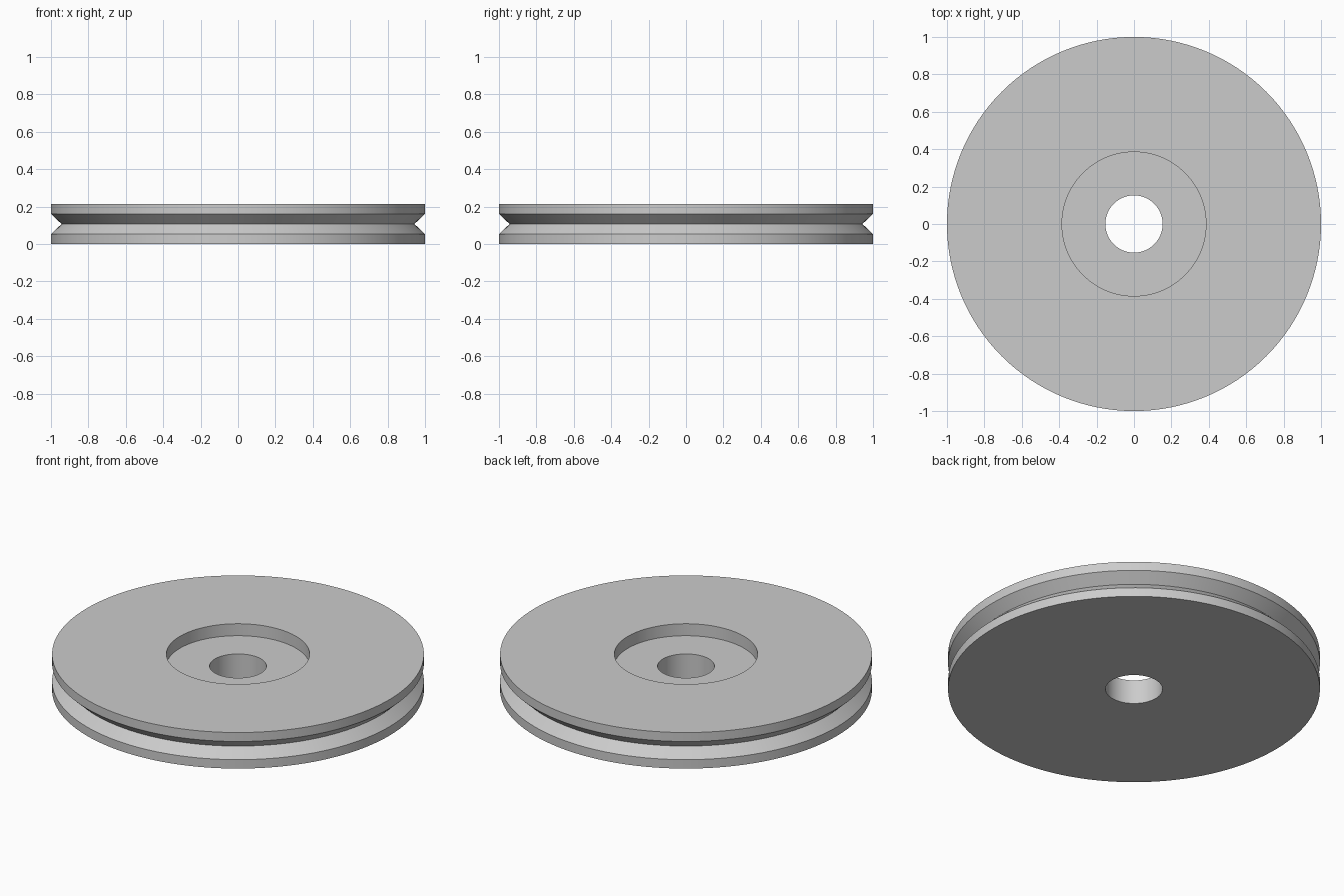
import bpy
import bmesh
import math

cube = bpy.data.objects.get("Cube")
if cube:
    bpy.data.objects.remove(cube, do_unlink=True)

SEGMENTS = 128
HEIGHT = 0.214
RECESS_FLOOR = 0.143
BORE, RECESS, RIM, GROOVE = 0.153, 0.385, 1.0, 0.943

# Plain grey metal
grey = bpy.data.materials.new("grey_metal")
colour = (0.6, 0.6, 0.6, 1.0)
grey.diffuse_color = colour
grey.use_nodes = True
grey.node_tree.nodes["Principled BSDF"].inputs["Base Color"].default_value = colour

# Closed cross-section as (radius, height): bore, recess, rim and V groove
profile = [
    (BORE, 0), (RIM, 0),
    (RIM, 0.053), (GROOVE, HEIGHT / 2), (RIM, HEIGHT - 0.053),
    (RIM, HEIGHT), (RECESS, HEIGHT),
    (RECESS, RECESS_FLOOR), (BORE, RECESS_FLOOR),
]

# Pulley wheel: the section turned around the vertical axis
bm = bmesh.new()
rings = []
for i in range(SEGMENTS):
    a = math.tau * i / SEGMENTS
    rings.append([bm.verts.new((r * math.cos(a), r * math.sin(a), z)) for r, z in profile])
for i, ring in enumerate(rings):
    following = rings[(i + 1) % SEGMENTS]
    for j in range(len(profile)):
        k = (j + 1) % len(profile)
        bm.faces.new((ring[j], following[j], following[k], ring[k]))
bmesh.ops.recalc_face_normals(bm, faces=bm.faces)

mesh = bpy.data.meshes.new("pulley_wheel")
bm.to_mesh(mesh)
bm.free()
mesh.materials.append(grey)
wheel = bpy.data.objects.new("pulley_wheel", mesh)
bpy.context.collection.objects.link(wheel)

# Round surfaces smooth, turned edges crisp
bpy.ops.object.select_all(action="DESELECT")
wheel.select_set(True)
bpy.context.view_layer.objects.active = wheel
bpy.ops.object.shade_smooth_by_angle(angle=math.radians(30))
